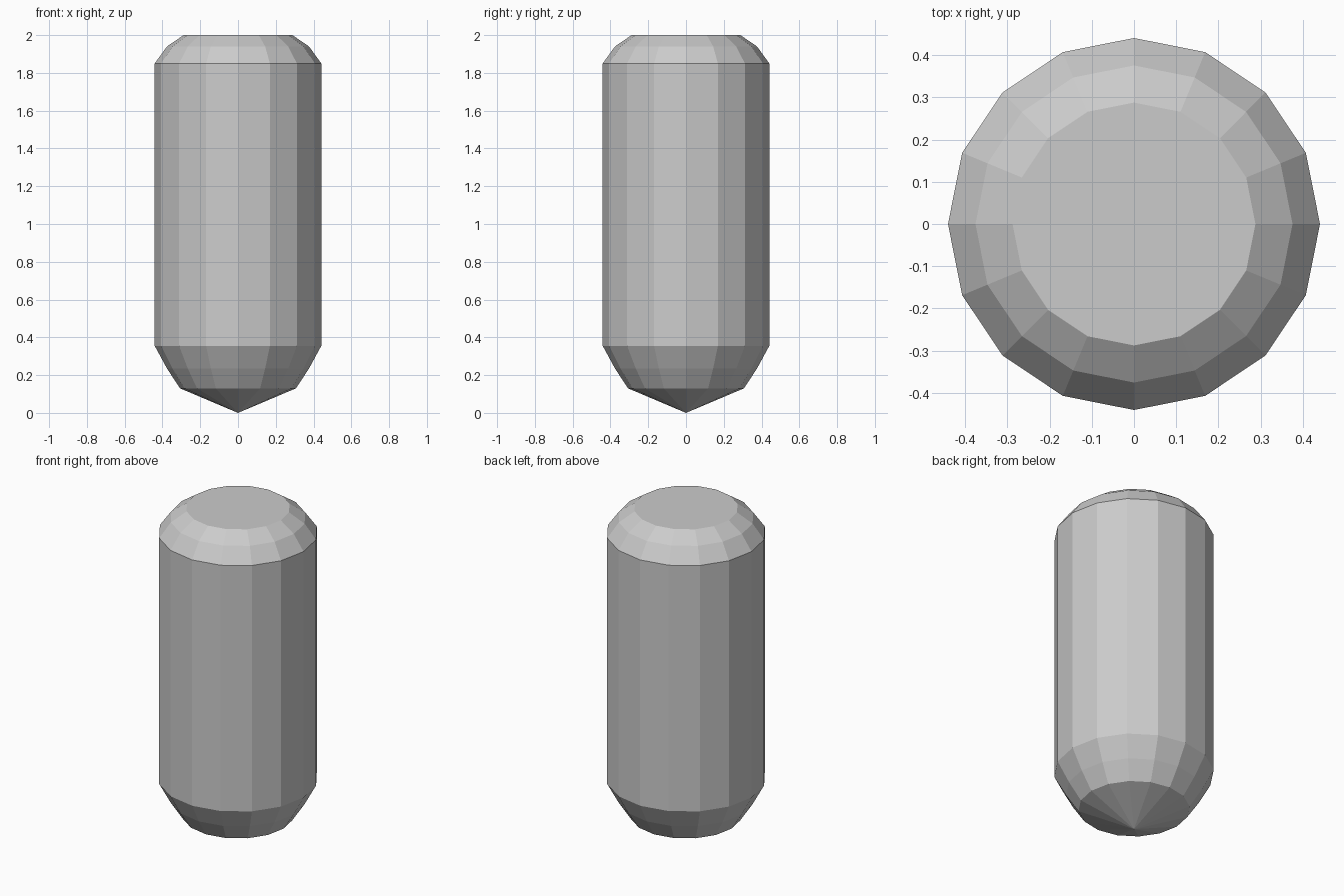
import bpy, bmesh
from math import cos, sin, pi

if "Cube" in bpy.data.objects:
    bpy.data.objects.remove(bpy.data.objects["Cube"])

SIDES = 16
# Rings of the capsule from bottom to top: (radius, height)
PROFILE = [(0.307, 0.13), (0.376, 0.235), (0.441, 0.355),
           (0.441, 1.85), (0.376, 1.94), (0.288, 2.0)]

bm = bmesh.new()
rings = [[bm.verts.new((r * cos(2 * pi * i / SIDES), r * sin(2 * pi * i / SIDES), z))
          for i in range(SIDES)] for r, z in PROFILE]

# Side walls and rounded shoulders
for low, high in zip(rings, rings[1:]):
    for i in range(SIDES):
        j = (i + 1) % SIDES
        bm.faces.new((low[i], low[j], high[j], high[i]))

# Pointed base
tip = bm.verts.new((0, 0, 0))
for i in range(SIDES):
    bm.faces.new((tip, rings[0][(i + 1) % SIDES], rings[0][i]))

# Flat top
bm.faces.new(rings[-1])
bmesh.ops.recalc_face_normals(bm, faces=bm.faces)

mesh = bpy.data.meshes.new("capsule_body")
bm.to_mesh(mesh)
bm.free()
bpy.context.collection.objects.link(bpy.data.objects.new("capsule_body", mesh))
